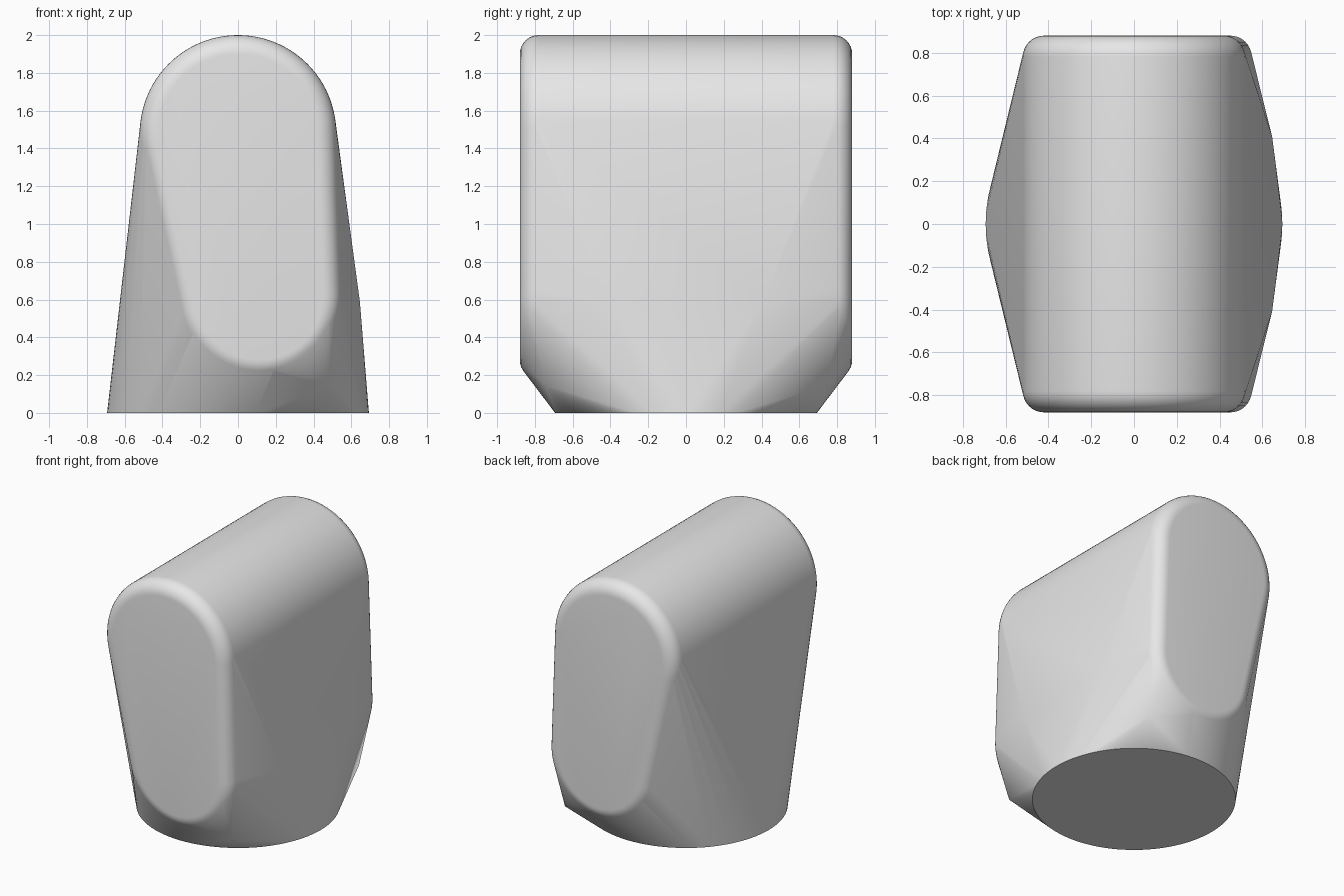
import bpy, bmesh
from math import sin, cos, pi, radians

cube = bpy.data.objects.get("Cube")
if cube:
    bpy.data.objects.remove(cube, do_unlink=True)

HALF_DEPTH, FILLET = 0.88, 0.1
BASE_RADIUS = 0.693
END_CIRCLES = [(0.0, 1.48, 0.52), (0.11, 0.62, 0.44)]   # x, z, radius
SEGMENTS, FILLET_STEPS = 96, 8


def turn(count):
    return [2 * pi * i / count for i in range(count)]


# Round foot
points = [(BASE_RADIUS * cos(a), BASE_RADIUS * sin(a), 0) for a in turn(SEGMENTS)]

for side in (-1, 1):
    # Tapered, leaning end face with a rounded rim
    for step in range(FILLET_STEPS + 1):
        t = pi / 2 * step / FILLET_STEPS
        y = side * (HALF_DEPTH - FILLET * (1 - sin(t)))
        inset = FILLET * (1 - cos(t))
        for cx, cz, radius in END_CIRCLES:
            r = radius - inset
            points += [(cx + r * cos(a), y, cz + r * sin(a)) for a in turn(SEGMENTS)]
    # Lower corner and slight side swelling
    points += [(0.485, side * 0.745, 0.145), (0.645, side * 0.41, 0.59)]

# Stretch one tight skin over all the sections
bm = bmesh.new()
for p in points:
    bm.verts.new(p)
hull = bmesh.ops.convex_hull(bm, input=bm.verts)
unused = {v for v in hull["geom_interior"] + hull["geom_unused"]
          if isinstance(v, bmesh.types.BMVert)}
bmesh.ops.delete(bm, geom=list(unused), context='VERTS')
bmesh.ops.dissolve_limit(bm, angle_limit=radians(0.1), verts=bm.verts, edges=bm.edges)
bmesh.ops.recalc_face_normals(bm, faces=bm.faces)
mesh = bpy.data.meshes.new("rounded_body")
bm.to_mesh(mesh)
bm.free()

body = bpy.data.objects.new("rounded_body", mesh)
bpy.context.collection.objects.link(body)

# Plain grey finish
grey = bpy.data.materials.new("light_grey")
grey.use_nodes = True
colour = (0.8, 0.8, 0.8, 1)
grey.diffuse_color = colour
grey.node_tree.nodes["Principled BSDF"].inputs["Base Color"].default_value = colour
mesh.materials.append(grey)

bpy.ops.object.select_all(action='DESELECT')
body.select_set(True)
bpy.context.view_layer.objects.active = body
bpy.ops.object.shade_smooth_by_angle(angle=radians(30))
